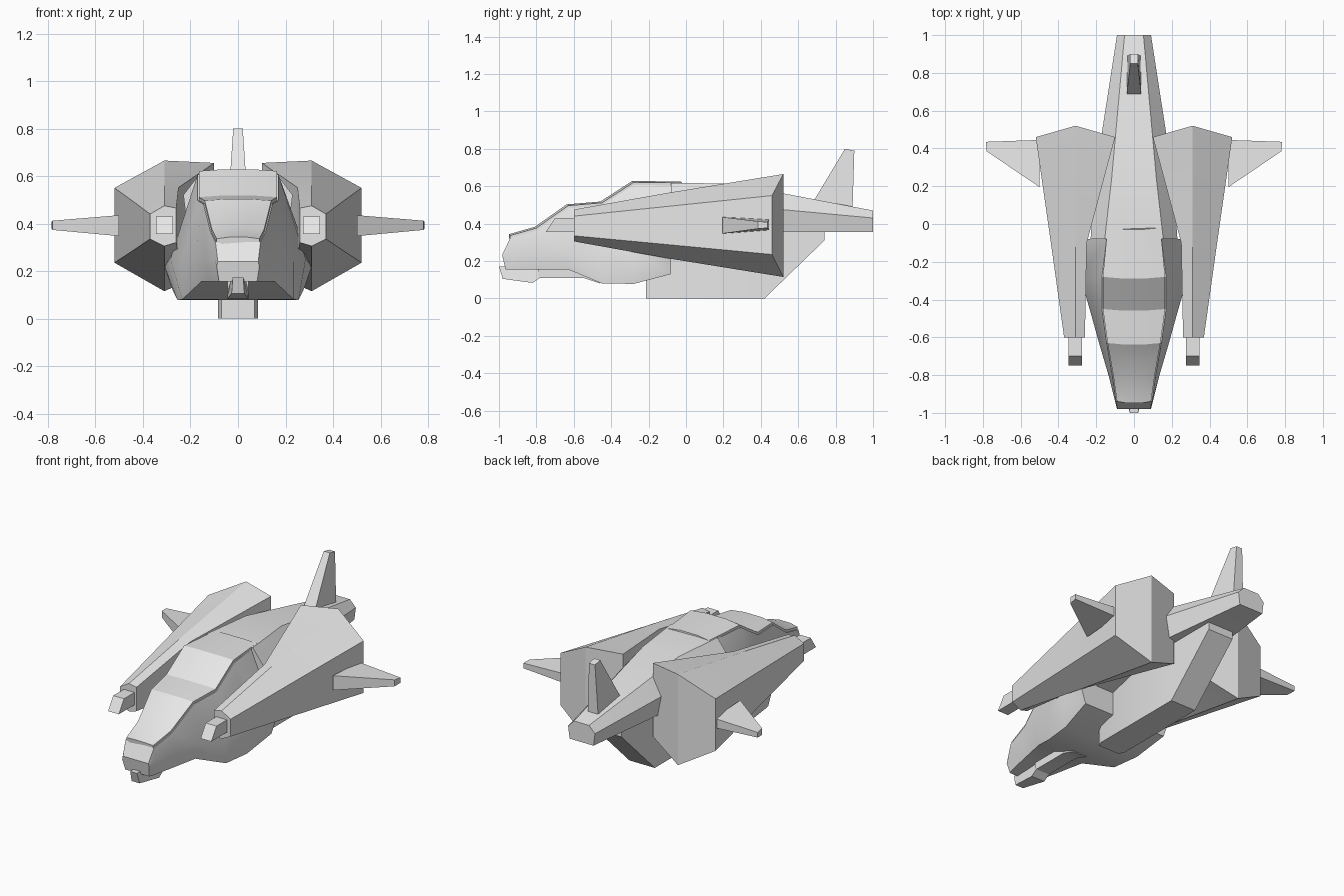
import bpy, bmesh
from math import radians

old = bpy.data.objects.get("Cube")
if old:
    bpy.data.objects.remove(old, do_unlink=True)

grey = bpy.data.materials.new("light_grey_hull")
grey.use_nodes = True
GREY = (0.8, 0.8, 0.8, 1)
grey.diffuse_color = GREY
grey.node_tree.nodes["Principled BSDF"].inputs["Base Color"].default_value = GREY


def loft(name, rings, wedge=False):
    """Skin a row of equal-sized rings and close both ends."""
    bm = bmesh.new()
    rows = [[bm.verts.new(p) for p in ring] for ring in rings]
    n = len(rows[0])
    for a, b in zip(rows, rows[1:]):
        for i in range(n):
            j = (i + 1) % n
            bm.faces.new((a[i], a[j], b[j], b[i]))
    for row in (rows[0], rows[-1]):
        if wedge:  # six-sided end folded along its ridge
            bm.faces.new([row[i] for i in (0, 1, 4, 5)])
            bm.faces.new([row[i] for i in (1, 2, 3, 4)])
        else:
            bm.faces.new(row)
    bmesh.ops.recalc_face_normals(bm, faces=bm.faces)
    mesh = bpy.data.meshes.new(name)
    bm.to_mesh(mesh)
    bm.free()
    mesh.materials.append(grey)
    obj = bpy.data.objects.new(name, mesh)
    bpy.context.collection.objects.link(obj)
    bpy.ops.object.select_all(action="DESELECT")
    obj.select_set(True)
    bpy.context.view_layer.objects.active = obj
    bpy.ops.object.shade_smooth_by_angle(angle=radians(25))
    return obj


def both(half):
    """Mirror half a ring (x, y, z), listed top to bottom, across the centre."""
    return half + [(-x, y, z) for x, y, z in reversed(half)]


def box_ring(x, w, y, z0, z1):
    return [(x - w, y, z1), (x + w, y, z1), (x + w, y, z0), (x - w, y, z0)]


# Canopy line: y, half width, height; the hull follows just beneath it
canopy_line = [(-.94, .09, .34), (-.80, .11, .38), (-.63, .14, .5),
               (-.45, .165, .515), (-.28, .165, .625), (-.02, .14, .622)]
loft("canopy", [both([(w * .4, y - .008, z + .003), (w, y, z - .004), (w, y, z - .05)])
                for y, w, z in canopy_line])

# Hull flanks: half width and height of the widest line, then of the belly
flanks = [(.1, .25, .09, .155), (.135, .25, .12, .155), (.185, .25, .155, .155),
          (.235, .25, .235, .08), (.285, .25, .255, .078), (.31, .22, .28, .13)]
hull = [both([(.085, -.98, .24), (.09, -.98, .22), (.08, -.965, .155)])]
for (y, c, zt), (w, zw, l, zl) in zip(canopy_line, flanks):
    y = min(y, -.08)
    hull.append(both([(c + .005, y, zt - .018), (w, y, zw), (l, y, zl)]))
loft("hull", hull)

# Tail boom running back from the cockpit
loft("tail_boom", [
    both([(.155, -.08, .618), (.23, -.08, .52), (.2, -.08, .27)]),
    both([(.118, .245, .614), (.207, .245, .5), (.17, .245, .355)]),
    both([(.05, 1, .47), (.09, 1, .43), (.08, 1, .355)])])

# Belly keel with a sloping rear
loft("keel", [both([(w, y, .37), (w, y, z)]) for w, y, z in
              ((.07, -.215, 0), (.085, -.18, 0), (.085, .42, 0), (.085, .74, .31))])

# Tail fin
loft("tail_fin", [
    [(-.04, .67, .5), (.04, .67, .5), (.035, .89, .47), (-.035, .89, .47)],
    [(-.02, .85, .8), (.02, .85, .8), (.02, .9, .79), (-.02, .9, .79)]])

# Chin gun and its mounting rail
loft("chin_gun", [both([(.022, -1, .172), (.027, -.98, .105)]),
                  both([(.03, -.82, .172), (.045, -.82, .083)]),
                  both([(.03, -.78, .172), (.045, -.78, .11)])])
loft("chin_rail", [both([(.045, y, .17), (.045, y, z)])
                   for y, z in ((-.79, .11), (-.55, .11), (-.46, .08))])

for side, s in (("left", 1), ("right", -1)):
    def flip(ring):
        return [(s * x, y, z) for x, y, z in ring]

    # Engine pod: six-sided, flaring backward to a folded rear face
    front = [(.26, .465), (.31, .475), (.37, .44), (.37, .335), (.31, .305), (.26, .32)]
    middle = [(.25, .552), (.31, .564), (.44, .492), (.44, .288), (.31, .215), (.25, .27)]
    rear = [(.1, .655), (.31, .665), (.52, .55), (.52, .235), (.31, .115), (.1, .21)]
    loft(side + "_engine_pod", [
        flip([(x, -.6, z) for x, z in front]),
        flip([(x, -.1, z) for x, z in middle]),
        flip([(x, .52 if x == .31 else .46, z) for x, z in rear])], wedge=True)

    # Pod gun with a raked muzzle
    muzzle = box_ring(.31, .036, -.75, .355, .43)
    muzzle = [(x, -.7 if z > .4 else y, z) for x, y, z in muzzle]
    loft(side + "_pod_gun", [flip(muzzle), flip(box_ring(.31, .036, -.58, .355, .43))])

    # Stub wing
    loft(side + "_stub_wing", [
        flip([(.5, .195, .435), (.5, .445, .422), (.5, .445, .365), (.5, .195, .347)]),
        flip([(.78, .385, .412), (.785, .435, .408), (.785, .435, .377), (.78, .385, .373)])])
